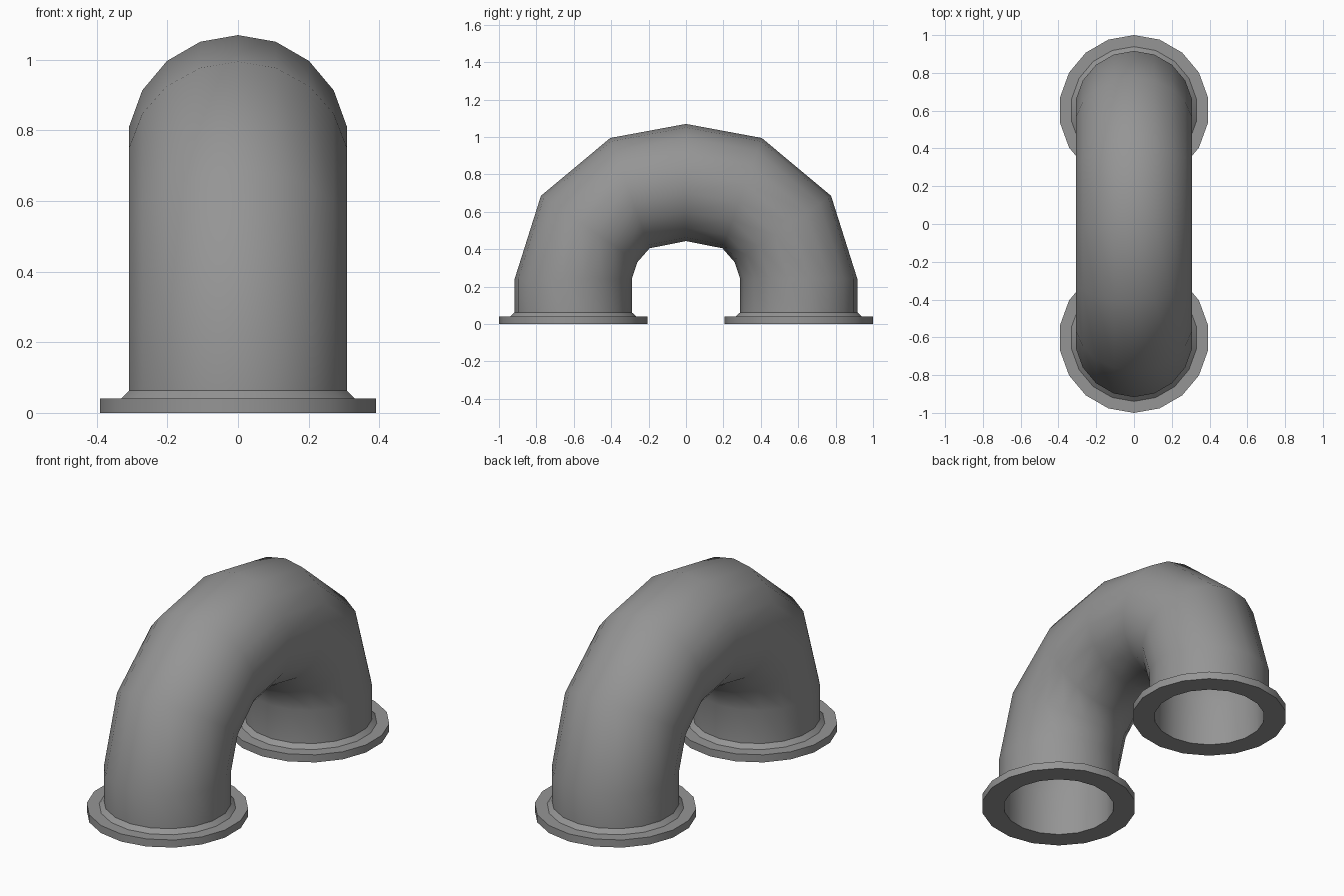
import bpy, bmesh
from math import sin, cos, pi, radians
from mathutils import Vector

cube = bpy.data.objects.get("Cube")
if cube:
    bpy.data.objects.remove(cube, do_unlink=True)

SIDES = 18
LEG_Y = 0.603      # distance of each leg from the centre
OUTER, BORE = 0.313, 0.284
COLLAR_TOP = 0.063

grey = bpy.data.materials.new("pipe grey")
grey.use_nodes = True
grey.diffuse_color = (0.3, 0.3, 0.3, 1)
grey.node_tree.nodes["Principled BSDF"].inputs["Base Color"].default_value = (0.3, 0.3, 0.3, 1)


def loft(name, rings):
    """Skin a closed loop of rings, each given as (y, z, tilt, radius)."""
    bm = bmesh.new()
    loops = []
    for y, z, tilt, r in rings:
        out = Vector((0, cos(radians(tilt)), sin(radians(tilt))))
        loop = []
        for i in range(SIDES):
            t = 2 * pi * i / SIDES
            offset = out * cos(t) + Vector((sin(t), 0, 0))
            loop.append(bm.verts.new(Vector((0, y, z)) + r * offset))
        loops.append(loop)
    for a, b in zip(loops, loops[1:] + loops[:1]):
        for i in range(SIDES):
            j = (i + 1) % SIDES
            bm.faces.new((a[i], a[j], b[j], b[i]))
    bmesh.ops.recalc_face_normals(bm, faces=bm.faces)
    mesh = bpy.data.meshes.new(name)
    bm.to_mesh(mesh)
    bm.free()
    mesh.materials.append(grey)
    obj = bpy.data.objects.new(name, mesh)
    bpy.context.collection.objects.link(obj)
    bpy.ops.object.select_all(action='DESELECT')
    obj.select_set(True)
    bpy.context.view_layer.objects.active = obj
    bpy.ops.object.shade_smooth_by_angle(angle=radians(40))
    return obj


# Hollow U-bend: outer wall one way, bore back the other
half = [(LEG_Y, COLLAR_TOP, 0), (LEG_Y, 0.242, 0),
        (0.518, 0.508, 34.6), (0.3, 0.7, 70.4)]
path = half + [(0, 0.757, 90)] + [(-y, z, 180 - a) for y, z, a in reversed(half)]
loft("pipe_bend", [(*p, OUTER) for p in path] + [(*p, BORE) for p in reversed(path)])

# Chamfered flange at the foot of each leg
profile = [(BORE, 0), (0.397, 0), (0.397, 0.041), (0.336, 0.041),
           (OUTER, COLLAR_TOP), (BORE, COLLAR_TOP)]
for name, side in (("front_flange", -1), ("back_flange", 1)):
    loft(name, [(side * LEG_Y, z, 0, r) for r, z in profile])
